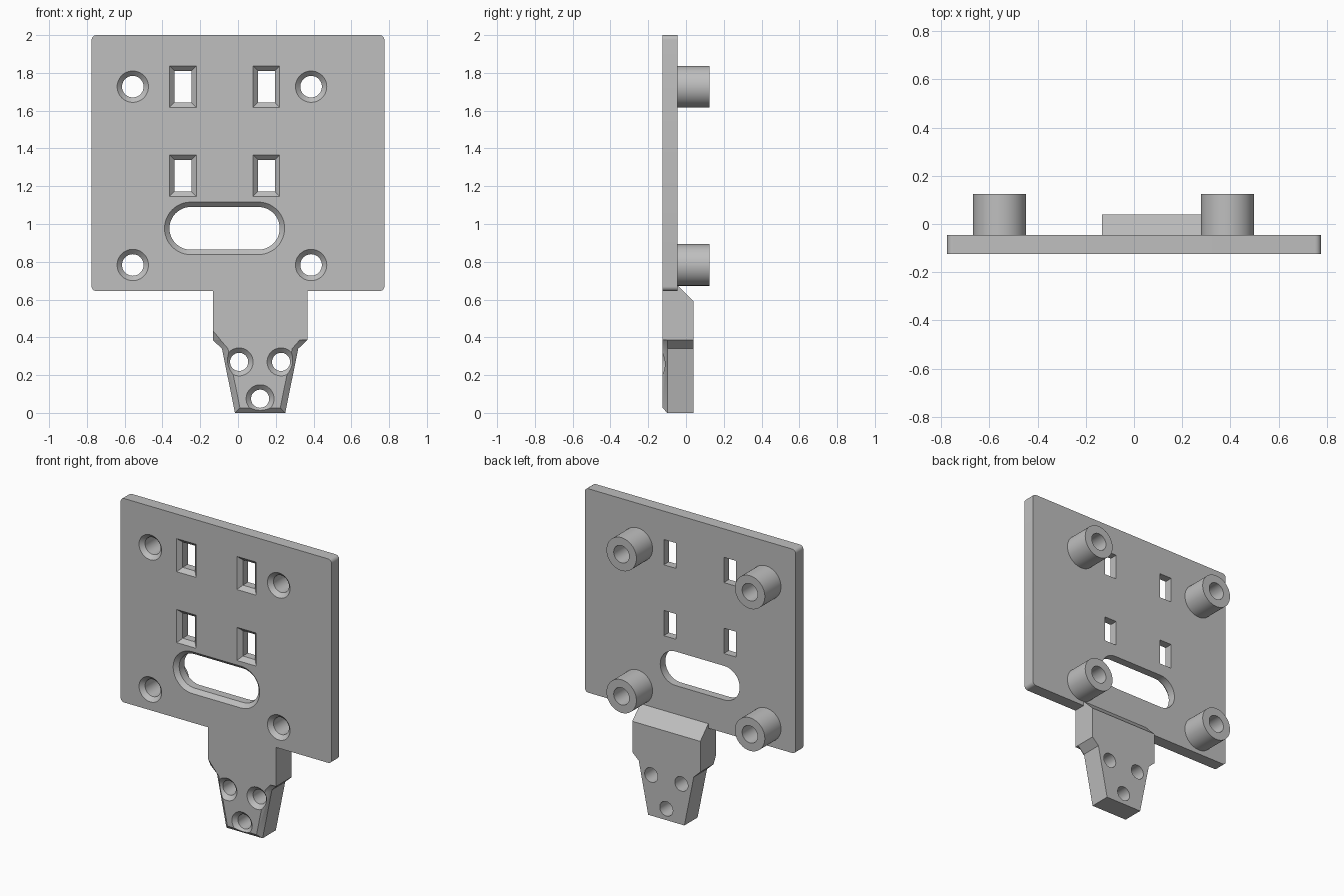
import bpy, bmesh, math
from mathutils import Vector

if "Cube" in bpy.data.objects:
    bpy.data.objects.remove(bpy.data.objects["Cube"], do_unlink=True)

FRONT, PLATE_BACK, TAB_BACK, BOSS_BACK = -0.125, -0.045, 0.04, 0.125
BEVEL = 0.026
TAB_X = 0.117

grey = bpy.data.materials.new("light grey")
grey.use_nodes = True
colour = (0.52, 0.52, 0.52, 1)
grey.diffuse_color = colour
grey.node_tree.nodes["Principled BSDF"].inputs["Base Color"].default_value = colour


def rounded(cx, cz, hw, hh, r=0.0, n=12):
    """Rounded rectangle outline; becomes a circle or a slot at full radius."""
    if r == 0:
        return [(cx + sx * hw, cz + sz * hh)
                for sx, sz in ((1, 1), (-1, 1), (-1, -1), (1, -1))]
    pts = []
    for q, (sx, sz) in enumerate(((1, 1), (-1, 1), (-1, -1), (1, -1))):
        for i in range(n + 1):
            a = math.pi / 2 * (q + i / n)
            p = (cx + sx * (hw - r) + r * math.cos(a),
                 cz + sz * (hh - r) + r * math.sin(a))
            if all(math.dist(p, o) > 1e-5 for o in pts):
                pts.append(p)
    return pts


def circle(cx, cz, r):
    return rounded(cx, cz, r, r, r)


def loft(bm, layers):
    """Closed solid through matching (y, outline) layers."""
    rings = [[bm.verts.new((x, y, z)) for x, z in pts] for y, pts in layers]
    for a, b in zip(rings, rings[1:]):
        for i in range(len(a)):
            j = (i + 1) % len(a)
            bm.faces.new((a[i], a[j], b[j], b[i]))
    bm.faces.new(rings[0])
    bm.faces.new(rings[-1])


def make(name, bm):
    bmesh.ops.recalc_face_normals(bm, faces=bm.faces)
    mesh = bpy.data.meshes.new(name)
    bm.to_mesh(mesh)
    bm.free()
    mesh.materials.append(grey)
    ob = bpy.data.objects.new(name, mesh)
    bpy.context.collection.objects.link(ob)
    return ob


def solid(name, layers):
    bm = bmesh.new()
    loft(bm, layers)
    return make(name, bm)


def activate(ob):
    bpy.ops.object.select_all(action="DESELECT")
    ob.select_set(True)
    bpy.context.view_layer.objects.active = ob


def cut(ob, cutter):
    mod = ob.modifiers.new("cut", "BOOLEAN")
    mod.operation, mod.solver, mod.object = "DIFFERENCE", "EXACT", cutter
    activate(ob)
    bpy.ops.object.modifier_apply(modifier=mod.name)
    bpy.data.objects.remove(cutter, do_unlink=True)


def opening_cutter(openings):
    """Through openings, each widened by a bevel at the front face."""
    bm = bmesh.new()
    for cx, cz, hw, hh, r in openings:
        g = BEVEL
        wide = rounded(cx, cz, hw + g, hh + g, r + g if r else 0)
        narrow = rounded(cx, cz, hw, hh, r)
        loft(bm, [(FRONT - 0.05, wide), (FRONT, wide),
                  (FRONT + g, narrow), (0.2, narrow)])
    return make("cutter", bm)


def smooth(ob):
    activate(ob)
    bpy.ops.object.shade_smooth_by_angle(angle=math.radians(30))


# Main plate with screw holes, windows and a slot
boss_spots = [(x, z) for x in (-0.557, 0.387) for z in (0.783, 1.727)]
outline = rounded(0, 1.3225, 0.775, 0.6775, 0.025, 6)
plate = solid("plate", [(FRONT, outline), (PLATE_BACK, outline)])
openings = [(x, z, 0.057, 0.057, 0.057) for x, z in boss_spots]
openings += [(x, z, 0.045, 0.084, 0) for x in (-0.292, 0.15) for z in (1.256, 1.727)]
openings.append((-0.071, 0.977, 0.292, 0.113, 0.113))
cut(plate, opening_cutter(openings))
smooth(plate)

# Tubular standoffs on the back
for i, (x, z) in enumerate(boss_spots):
    ring = circle(x, z, 0.11)
    boss = solid(f"standoff_{i + 1}", [(PLATE_BACK, ring), (BOSS_BACK, ring)])
    bore = circle(x, z, 0.057)
    cut(boss, solid("bore", [(PLATE_BACK - 0.05, bore), (BOSS_BACK + 0.05, bore)]))
    smooth(boss)

# Neck below the plate, sloping into the plate's back
SHOULDER = 0.385
profile = [(FRONT, SHOULDER), (FRONT, 0.645), (PLATE_BACK, 0.645),
           (PLATE_BACK, 0.675), (TAB_BACK, 0.59), (TAB_BACK, SHOULDER)]
bm = bmesh.new()
face = bm.faces.new([bm.verts.new((TAB_X - 0.25, y, z)) for y, z in profile])
ext = bmesh.ops.extrude_face_region(bm, geom=[face])
bmesh.ops.translate(bm, vec=(0.5, 0, 0),
                    verts=[v for v in ext["geom"] if isinstance(v, bmesh.types.BMVert)])
neck = make("tab_neck", bm)

# Bevel running up one side of the neck
apex = Vector((TAB_X - 0.25, FRONT, 0.435))
u, w = Vector((0.042, 0, -0.05)), Vector((0, BEVEL, -0.05))
bm = bmesh.new()
for s, t in ((-0.5, -0.5), (2, -0.5), (-0.5, 2)):
    p = apex + s * u + t * w
    bm.verts.new(p)
    bm.verts.new(p + Vector((-0.1, -0.1, 0)))
bmesh.ops.convex_hull(bm, input=bm.verts)
cut(neck, make("bevel_cutter", bm))


# Tapered tip with bevelled front edges and three screw holes
def mirrored(half):
    return ([(TAB_X - x, z) for x, z in half]
            + [(TAB_X + x, z) for x, z in reversed(half)])


outer = mirrored([(0.25, SHOULDER), (0.202, 0.34), (0.133, 0)])
inner = mirrored([(0.209, SHOULDER), (0.17, 0.34), (0.107, 0.027)])
tip = solid("tab_tip", [(FRONT, inner), (FRONT + BEVEL, outer), (TAB_BACK, outer)])
holes = [(TAB_X - 0.111, 0.27), (TAB_X + 0.111, 0.27), (TAB_X, 0.075)]
cut(tip, opening_cutter([(x, z, 0.048, 0.048, 0.048) for x, z in holes]))
smooth(tip)
